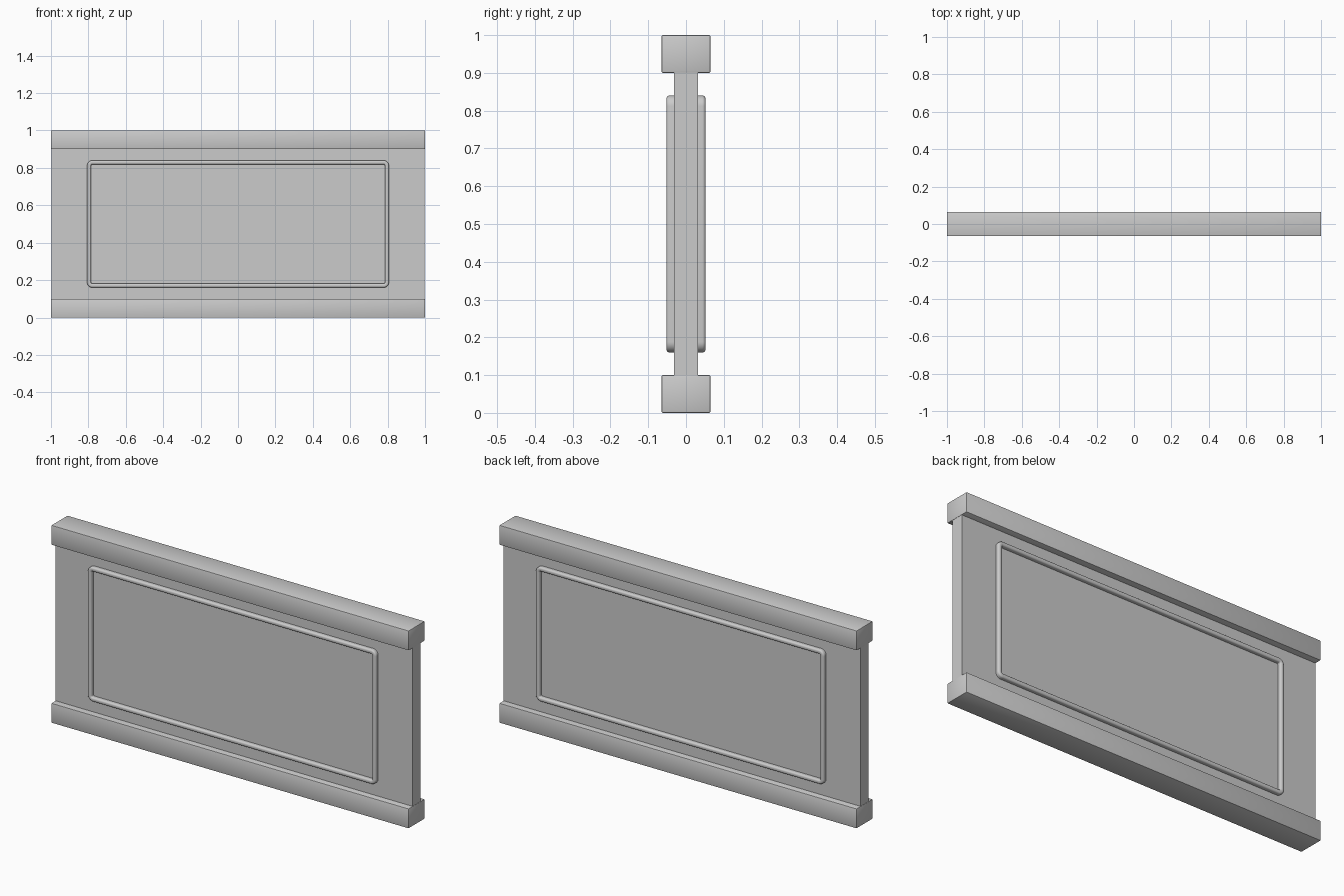
import bpy, bmesh
from math import sin, cos, pi, radians

if "Cube" in bpy.data.objects:
    bpy.data.objects.remove(bpy.data.objects["Cube"])


def finish(name, bm, angle=35):
    bmesh.ops.recalc_face_normals(bm, faces=bm.faces[:])
    mesh = bpy.data.meshes.new(name)
    bm.to_mesh(mesh)
    bm.free()
    obj = bpy.data.objects.new(name, mesh)
    bpy.context.collection.objects.link(obj)
    bpy.ops.object.select_all(action='DESELECT')
    obj.select_set(True)
    bpy.context.view_layer.objects.active = obj
    bpy.ops.object.shade_smooth_by_angle(angle=radians(angle))
    return obj


def box(name, size, z, bevel=0.0):
    bm = bmesh.new()
    bmesh.ops.create_cube(bm, size=1)
    bmesh.ops.scale(bm, vec=size, verts=bm.verts[:])
    bmesh.ops.translate(bm, vec=(0, 0, z), verts=bm.verts[:])
    if bevel:
        bmesh.ops.bevel(bm, geom=bm.edges[:], offset=bevel, segments=2,
                        profile=0.5, affect='EDGES')
    return finish(name, bm)


def moulding(name, side):
    # rounded bead swept around a rectangle with rounded corners
    half_x, half_z, radius, width = 0.807, 0.34, 0.028, 0.022
    base, crest, rnd = 0.028, 0.052, 0.009
    profile = [(0, base)]
    profile += [(rnd - rnd * cos(a), crest - rnd + rnd * sin(a))
                for a in (i * pi / 10 for i in range(6))]
    profile += [(width - d, h) for d, h in reversed(profile)]
    bm = bmesh.new()
    rings = []
    for q, (sx, sz) in enumerate([(1, 1), (-1, 1), (-1, -1), (1, -1)]):
        cx, cz = sx * (half_x - radius), sz * (half_z - radius)
        for i in range(9):
            a = (q + i / 8) * pi / 2
            rings.append([bm.verts.new((cx + (radius - d) * cos(a), side * h,
                                        0.5 + cz + (radius - d) * sin(a)))
                          for d, h in profile])
    n = len(profile)
    for k, ring in enumerate(rings):
        nxt = rings[(k + 1) % len(rings)]
        for j in range(n):
            bm.faces.new((ring[j], nxt[j], nxt[(j + 1) % n], ring[(j + 1) % n]))
    return finish(name, bm)


# central slab
box("panel", (1.996, 0.064, 0.82), 0.5)

# top and bottom rails
for name, z in (("bottom_rail", 0.05), ("top_rail", 0.95)):
    box(name, (2.0, 0.13, 0.1), z, 0.004)

# raised frame on each face
for name, side in (("front_moulding", -1), ("back_moulding", 1)):
    moulding(name, side)
